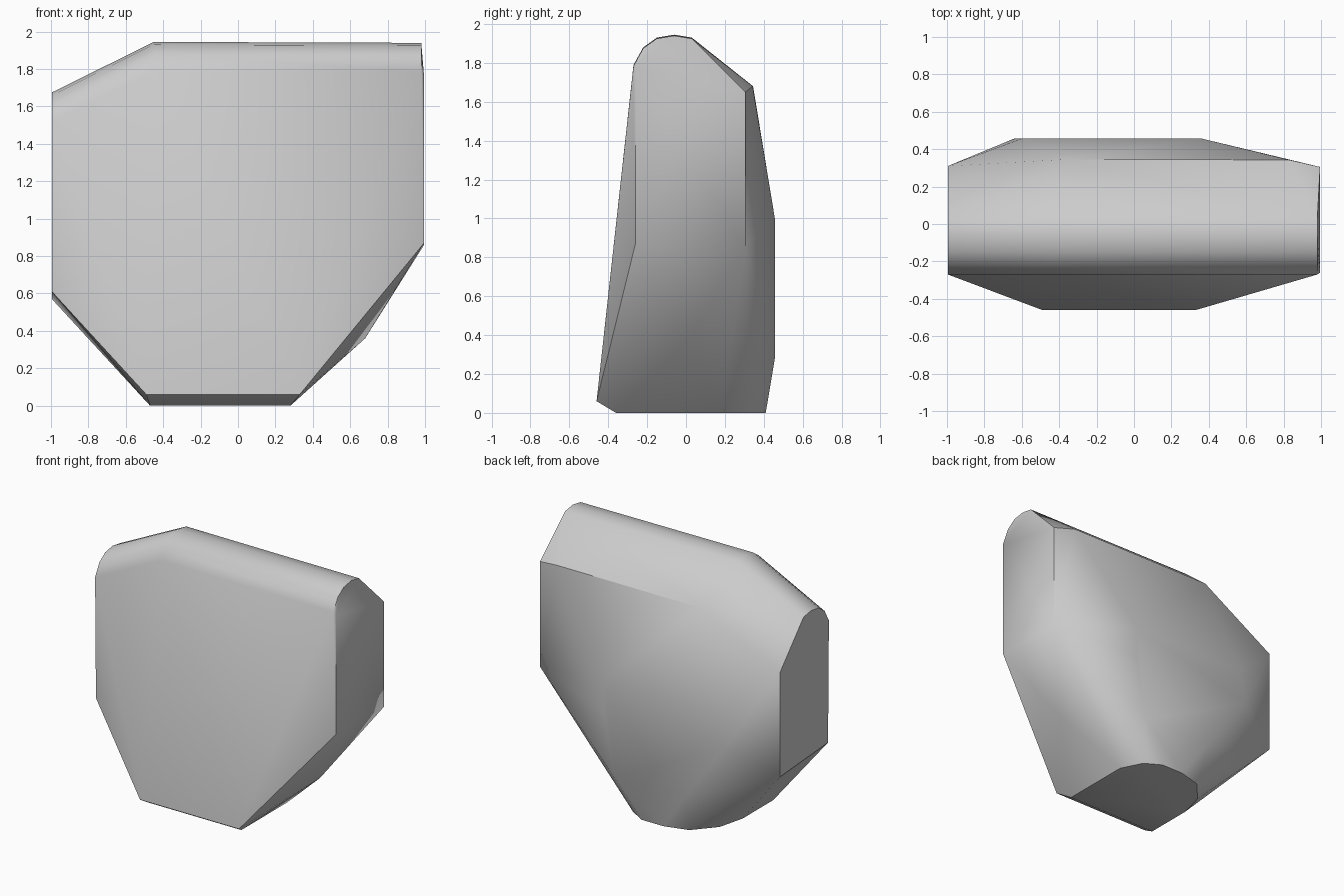
import bpy
import bmesh
import math

default_cube = bpy.data.objects.get("Cube")
if default_cube:
    bpy.data.objects.remove(default_cube, do_unlink=True)


def make_material(name, color):
    material = bpy.data.materials.new(name)
    material.use_nodes = True
    material.diffuse_color = color
    material.node_tree.nodes["Principled BSDF"].inputs["Base Color"].default_value = color
    return material


def crest_section(x, drop):
    """Rounded crest profile as (y, z) pairs, placed at x and lowered by drop."""
    profile = [(0.03, 1.93), (-0.06, 1.945), (-0.15, 1.93), (-0.22, 1.88), (-0.27, 1.79)]
    return [(x, y, z - drop) for y, z in profile]


def back_row(z, left, right, y=0.457):
    """Two points that bound the back bulge at one height."""
    return [(left, y, z), (right, y, z)]


def build_hull(name, points, material, sharp_angle):
    mesh = bpy.data.meshes.new(name)
    stone = bmesh.new()
    for point in points:
        stone.verts.new(point)
    hull = bmesh.ops.convex_hull(stone, input=stone.verts[:])
    unused = {v for v in hull["geom_interior"] + hull["geom_unused"]
              if isinstance(v, bmesh.types.BMVert) and not v.link_faces}
    bmesh.ops.delete(stone, geom=list(unused), context="VERTS")
    bmesh.ops.dissolve_limit(stone, angle_limit=math.radians(1),
                             verts=stone.verts[:], edges=stone.edges[:])
    bmesh.ops.recalc_face_normals(stone, faces=stone.faces[:])
    stone.to_mesh(mesh)
    stone.free()
    mesh.materials.append(material)
    body = bpy.data.objects.new(name, mesh)
    bpy.context.collection.objects.link(body)
    bpy.ops.object.select_all(action="DESELECT")
    body.select_set(True)
    bpy.context.view_layer.objects.active = body
    bpy.ops.object.shade_smooth_by_angle(angle=math.radians(sharp_angle))
    return body


# Rounded crest, sloping down towards one end
points = crest_section(-0.45, 0) + crest_section(0.98, 0.005) + crest_section(-0.995, 0.27)

# Ridge between the crest and the back
points += [(-0.37, 0.345, 1.68), (0.83, 0.343, 1.68)]

# Flat end walls
points += [(-0.995, 0.31, 1.35), (-0.995, 0.31, 0.57), (-0.995, -0.26, 0.61)]
points += [(0.995, 0.305, 1.65), (0.995, 0.305, 0.86), (0.995, -0.26, 0.87), (0.995, -0.26, 1.76)]

# Bulging back and lower corner
points += back_row(1.0, -0.6, 0.36) + back_row(0.75, -0.64, 0.36) + back_row(0.28, -0.3, 0.27)
points += [(0.68, 0.0, 0.36)]

# Front foot edge and rounded base
points += [(-0.49, -0.46, 0.06), (0.33, -0.46, 0.06)]
base = [(-0.47, -0.36), (-0.47, 0.0), (-0.42, 0.2), (-0.28, 0.36), (-0.1, 0.41),
        (0.08, 0.41), (0.2, 0.34), (0.28, 0.18), (0.28, -0.36)]
points += [(x, y, 0) for x, y in base]

grey = make_material("stone grey", (0.6, 0.6, 0.6, 1))
build_hull("stone_body", points, grey, 38)
